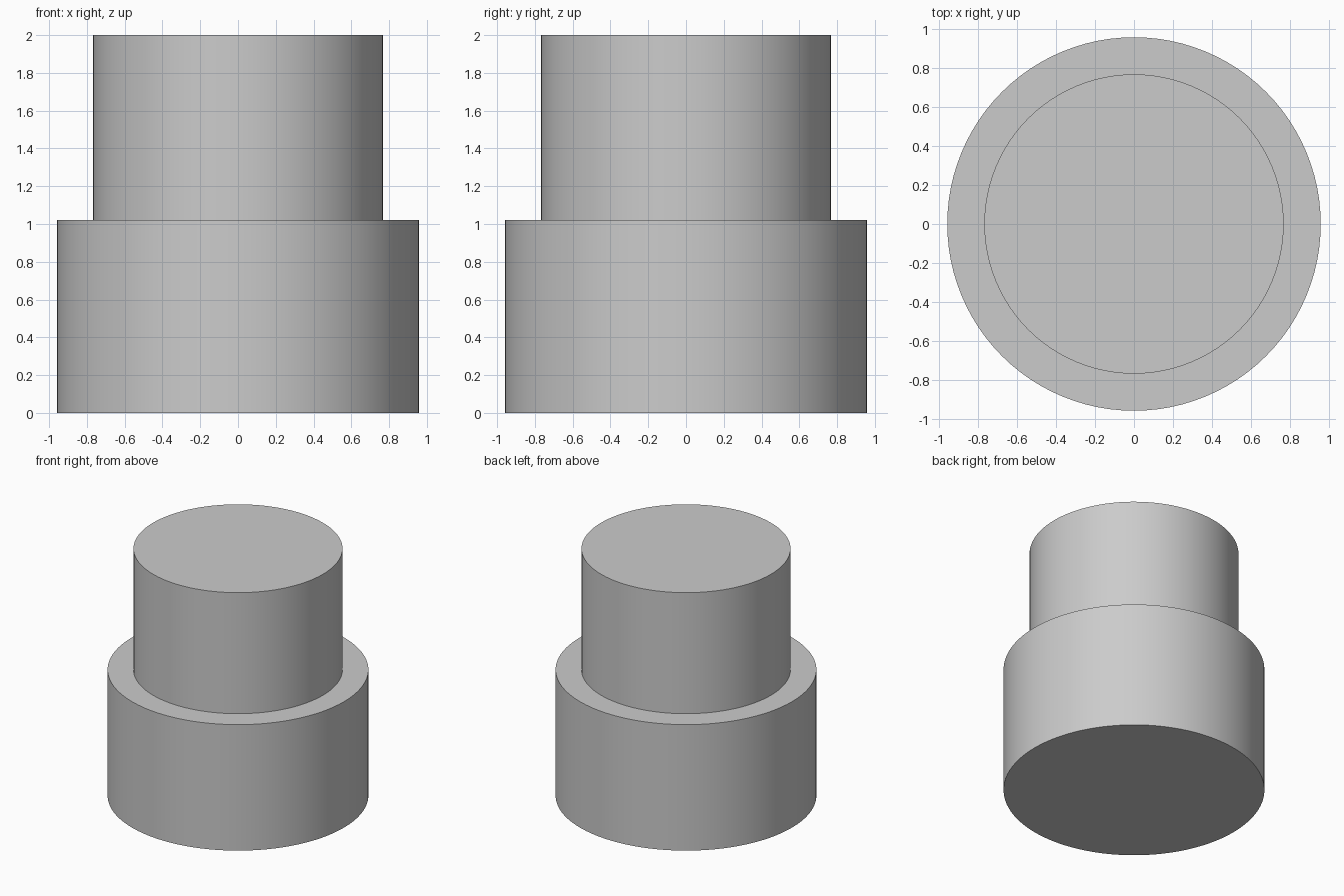
import bpy, bmesh, math

if "Cube" in bpy.data.objects:
    bpy.data.objects.remove(bpy.data.objects["Cube"])

SIDES = 96
# (radius, height) outline from bottom centre to top centre
PROFILE = [(0.957, 0.0), (0.957, 1.02), (0.767, 1.02), (0.767, 2.0)]

# Stepped round body: stacked rings joined by quads, capped at both ends
bm = bmesh.new()
rings = []
for r, z in PROFILE:
    rings.append([bm.verts.new((r * math.cos(2 * math.pi * i / SIDES),
                                r * math.sin(2 * math.pi * i / SIDES), z))
                  for i in range(SIDES)])
for low, high in zip(rings, rings[1:]):
    for i in range(SIDES):
        j = (i + 1) % SIDES
        bm.faces.new((low[i], low[j], high[j], high[i]))
bm.faces.new(rings[0][::-1])
bm.faces.new(rings[-1])
bmesh.ops.recalc_face_normals(bm, faces=bm.faces)

mesh = bpy.data.meshes.new("stepped_cylinder")
bm.to_mesh(mesh)
bm.free()
body = bpy.data.objects.new("stepped_cylinder", mesh)
bpy.context.collection.objects.link(body)

# Smooth walls, crisp rims
bpy.context.view_layer.objects.active = body
body.select_set(True)
bpy.ops.object.shade_smooth_by_angle(angle=math.radians(30))
